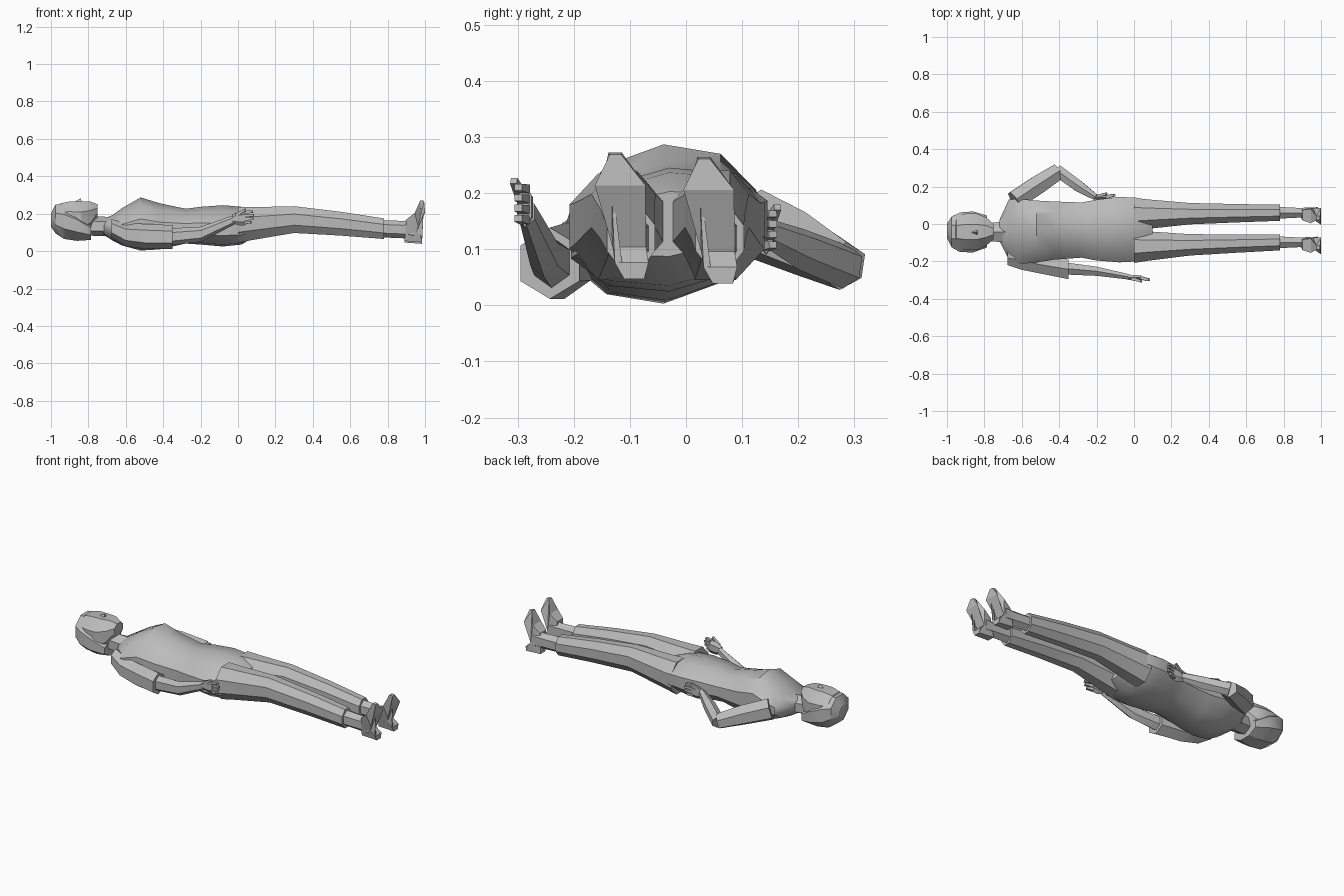
import bpy, bmesh, math
from mathutils import Vector

if "Cube" in bpy.data.objects:
    bpy.data.objects.remove(bpy.data.objects["Cube"])

gray = bpy.data.materials.new("plain_gray")
gray.diffuse_color = (0.5, 0.5, 0.5, 1)
gray.use_nodes = True
gray.node_tree.nodes["Principled BSDF"].inputs["Base Color"].default_value = gray.diffuse_color


def finish(bm, name, smooth=25):
    bmesh.ops.recalc_face_normals(bm, faces=bm.faces)
    me = bpy.data.meshes.new(name)
    bm.to_mesh(me)
    bm.free()
    me.materials.append(gray)
    ob = bpy.data.objects.new(name, me)
    bpy.context.collection.objects.link(ob)
    bpy.ops.object.select_all(action='DESELECT')
    ob.select_set(True)
    bpy.context.view_layer.objects.active = ob
    bpy.ops.object.shade_smooth_by_angle(angle=math.radians(smooth))
    return ob


def skin(rings, name, smooth=25):
    """Bridge equal rings of points and cap both ends."""
    bm = bmesh.new()
    vs = [[bm.verts.new(p) for p in r] for r in rings]
    n = len(vs[0])
    for a, b in zip(vs, vs[1:]):
        for i in range(n):
            j = (i + 1) % n
            bm.faces.new((a[i], a[j], b[j], b[i]))
    bm.faces.new(vs[0])
    bm.faces.new(vs[-1])
    return finish(bm, name, smooth)


def circle(n):
    k = 1 / math.cos(math.pi / n)
    return [(k * math.cos((i + .5) * math.tau / n), k * math.sin((i + .5) * math.tau / n))
            for i in range(n)]


def loft(name, sections, n=8, roll=0, smooth=25):
    """Sections are (x, y min, y max, z min, z max)."""
    rings = []
    for x, y0, y1, z0, z1 in sections:
        yc, zc, ry, rz = (y0 + y1) / 2, (z0 + z1) / 2, (y1 - y0) / 2, (z1 - z0) / 2
        rings.append([(x, yc + c * ry, zc + s * rz + c * ry * roll) for c, s in circle(n)])
    return skin(rings, name, smooth)


def limb(name, stops, n=6):
    """Straight tapered limb; stops are (centre, half width, half height)."""
    d = (Vector(stops[-1][0]) - Vector(stops[0][0])).normalized()
    side = Vector((0, 0, 1)).cross(d).normalized()
    up = d.cross(side)
    return skin([[Vector(p) + side * c * w + up * s * h for c, s in circle(n)]
                 for p, w, h in stops], name)


# Torso, from the neck base to the crotch
loft("torso", [(-.72, -.09, .02, .09, .17), (-.67, -.19, .13, .06, .19),
               (-.62, -.215, .135, .035, .225), (-.52, -.205, .125, .01, .28),
               (-.42, -.19, .12, .015, .25), (-.28, -.18, .115, .045, .222),
               (-.2, -.195, .13, .04, .232), (-.08, -.205, .145, .03, .24),
               (.02, -.2, .14, .04, .232), (.1, -.16, .1, .09, .2)], 10, .1, 35)

# Neck and head
loft("neck", [(-.8, -.09, .0, .09, .18), (-.66, -.1, .02, .085, .175)], 6)
loft("head", [(-.985, -.085, .0, .14, .21), (-.95, -.125, .04, .1, .255),
              (-.9, -.14, .055, .08, .265), (-.84, -.14, .055, .075, .265),
              (-.79, -.115, .035, .1, .265), (-.75, -.08, .0, .185, .25)], 8)
loft("hair", [(-1.0, -.075, .0, .13, .2), (-.975, -.125, .04, .095, .25),
              (-.93, -.15, .062, .065, .25), (-.86, -.152, .067, .055, .215),
              (-.785, -.125, .045, .06, .15)], 8)
bm = bmesh.new()
base = [bm.verts.new(p) for p in ((-.88, -.045, .26), (-.835, -.065, .255), (-.835, -.025, .255))]
tip = bm.verts.new((-.84, -.045, .283))
bm.faces.new(base)
for i in range(3):
    bm.faces.new((base[i], base[(i + 1) % 3], tip))
finish(bm, "nose", 1)

# Legs, ankles and heeled shoes
leg = [(.0, .088, .045, .235), (.08, .078, .06, .235), (.3, .057, .097, .24),
       (.55, .049, .083, .21), (.78, .043, .065, .175)]
# Shoe outline: x, z, half width
shoe = [(.89, .05, .022), (.9, .165, .028), (.945, .2, .038), (.975, .268, .012),
        (.995, .265, .01), (1.0, .21, .045), (.955, .1, .03), (.985, .072, .03),
        (.985, .043, .018)]
for label, hip, ankle, dz in (("left", .052, .06, -.004), ("right", -.12, -.098, .004)):
    secs = []
    for x, w, z0, z1 in leg:
        yc = hip + (ankle - hip) * x / .78
        secs.append((x, yc - w, yc + w, z0, z1))
    loft(label + "_leg", secs, 8)
    loft(label + "_ankle", [(.76, ankle - .032, ankle + .032, .08, .16),
                            (.88, ankle - .026, ankle + .026, .075, .155),
                            (.94, ankle - .028, ankle + .028, .065, .16)], 6)
    bm = bmesh.new()
    sides = []
    for s in (-1, 1):
        sides.append([bm.verts.new((x, ankle - .15 * (z - .08) + s * w, z + dz))
                      for x, z, w in shoe])
    n = len(shoe)
    for i in range(n):
        j = (i + 1) % n
        bm.faces.new((sides[0][i], sides[0][j], sides[1][j], sides[1][i]))
    caps = [bm.faces.new(s) for s in sides]
    bmesh.ops.triangulate(bm, faces=caps)
    finish(bm, label + "_shoe", 20)

# Right arm, lying along the body
loft("right_sleeve", [(-.675, -.22, -.14, .08, .165), (-.6, -.245, -.15, .035, .14),
                      (-.5, -.265, -.17, .02, .137), (-.35, -.295, -.19, .02, .13)], 6)
loft("right_forearm", [(-.37, -.27, -.205, .035, .115), (-.2, -.277, -.228, .055, .125),
                       (-.02, -.298, -.27, .145, .19)], 6)

# Left arm, bent with the hand on the hip
limb("left_sleeve", [((-.64, .125, .145), .05, .055), ((-.52, .205, .11), .05, .05),
                     ((-.405, .28, .07), .043, .038)])
limb("left_forearm", [((-.41, .285, .068), .032, .034), ((-.3, .205, .1), .03, .032),
                      ((-.205, .143, .13), .016, .022)])


# Hands with four fingers and a thumb
def hand(label, x, y, z, out):
    loft(label + "_palm", [(x - .02, y - .012, y + .012, z - .02, z + .022),
                           (x + .02, y - .014, y + .014, z - .03, z + .035),
                           (x + .05, y - .012, y + .012, z - .028, z + .038)], 6)
    for i in range(4):
        fz = z - .02 + i * .0185
        length = (.035, .047, .05, .042)[i]
        limb(f"{label}_finger_{i + 1}", [((x + .045, y, fz), .009, .008),
                                         ((x + .045 + length, y + out * .012, fz + .003), .007, .006)], 4)
    limb(label + "_thumb", [((x, y + out * .005, z + .02), .009, .009),
                            ((x + .05, y + out * .02, z + .05), .006, .006)], 4)


hand("right_hand", -.01, -.287, .172, -1)
hand("left_hand", -.195, .143, .125, 1)
